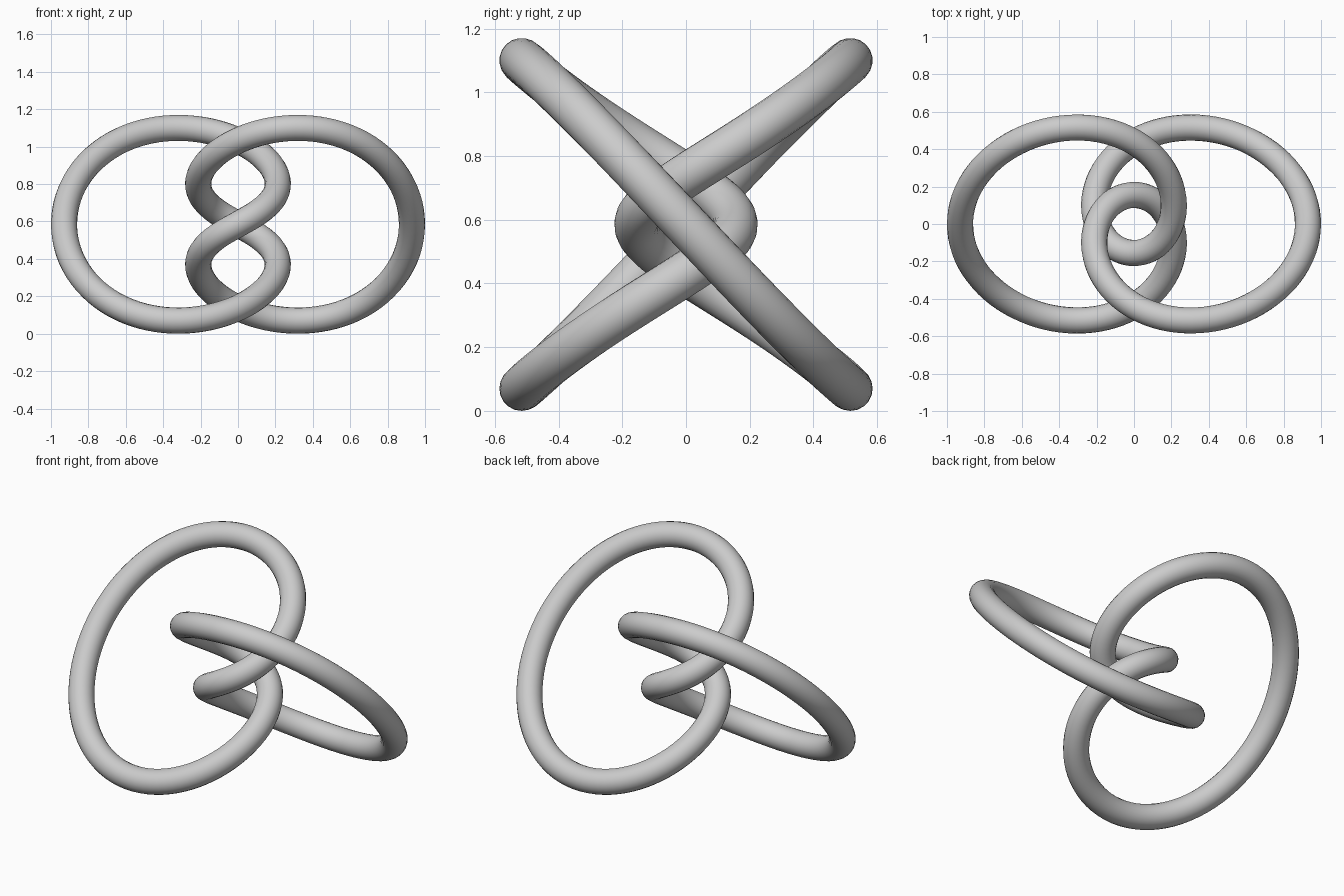
import bpy
from math import sin, cos, tau

if "Cube" in bpy.data.objects:
    bpy.data.objects.remove(bpy.data.objects["Cube"])

RADIUS = 0.07
STEPS = 240


def knot_point(t):
    """Closed trefoil path with two large tilted lobes and a central clasp."""
    x = 0.495 * cos(t) + 0.435 * cos(3 * t)
    y = -0.248 * sin(t) - 0.388 * sin(3 * t) + 0.015 * sin(5 * t)
    z = 0.465 * sin(2 * t) + 0.121 * sin(4 * t)
    return x, y, z


points = [knot_point(tau * i / STEPS) for i in range(STEPS)]
lift = RADIUS - min(p[2] for p in points)

# Path of the knot, with a round bevel as the tube
curve = bpy.data.curves.new("knot_tube", "CURVE")
curve.dimensions = "3D"
curve.bevel_depth = RADIUS
curve.bevel_resolution = 8
spline = curve.splines.new("POLY")
spline.points.add(STEPS - 1)
for target, (x, y, z) in zip(spline.points, points):
    target.co = (x, y, z + lift, 1)
spline.use_cyclic_u = True
spline.use_smooth = True

# Knotted tube as a smooth mesh
knot = bpy.data.objects.new("knot_tube", curve)
bpy.context.collection.objects.link(knot)
bpy.context.view_layer.objects.active = knot
knot.select_set(True)
bpy.ops.object.convert(target="MESH")
bpy.ops.object.shade_smooth()
